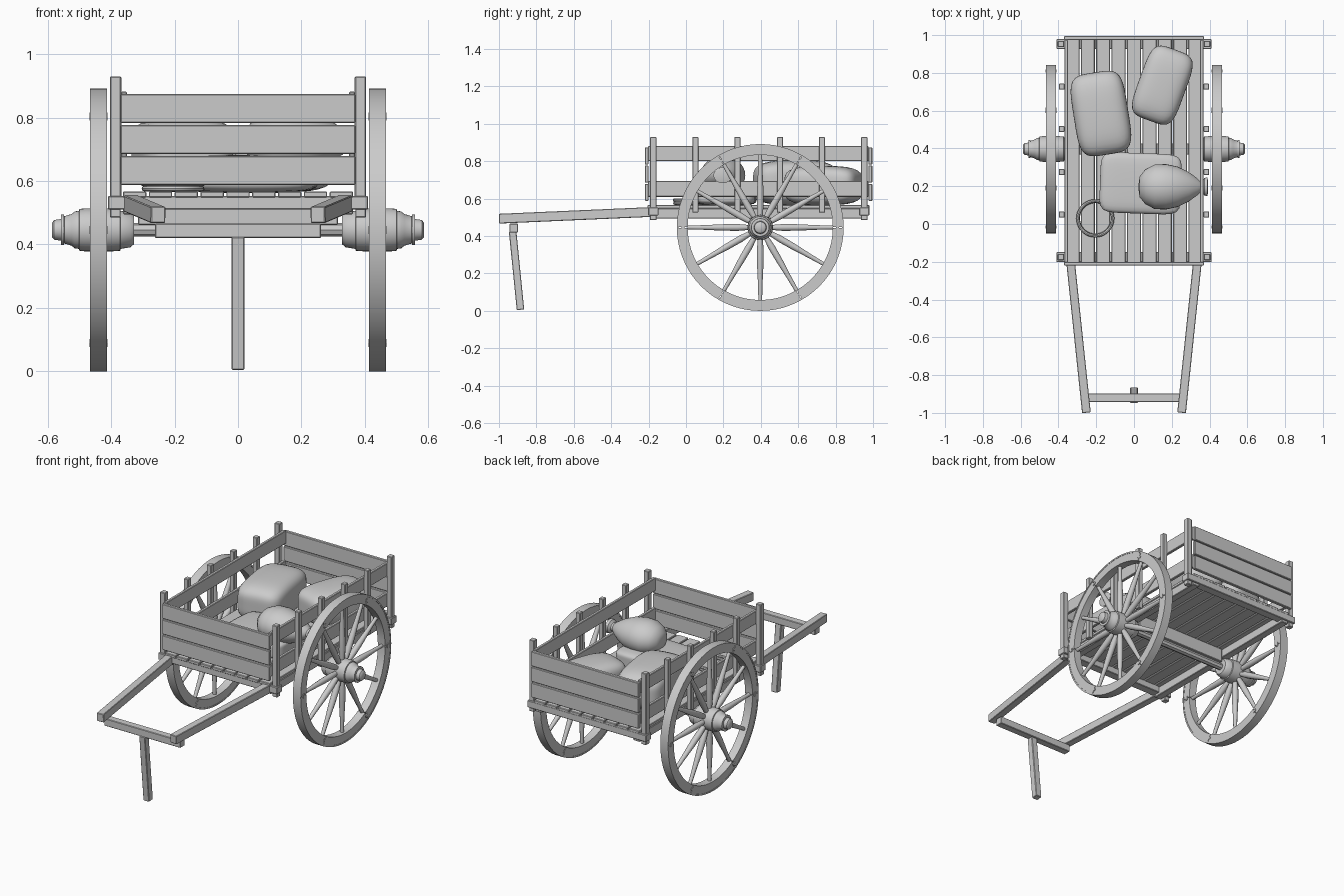
import bpy, bmesh, math
from mathutils import Vector, Matrix

if "Cube" in bpy.data.objects:
    bpy.data.objects.remove(bpy.data.objects["Cube"])

WY, WZ, WR = 0.397, 0.446, 0.446   # wheel centre and radius


def finish(name, bm, smooth=False, bevel=0.0):
    bmesh.ops.recalc_face_normals(bm, faces=bm.faces[:])
    me = bpy.data.meshes.new(name)
    bm.to_mesh(me)
    bm.free()
    ob = bpy.data.objects.new(name, me)
    bpy.context.collection.objects.link(ob)
    if bevel:
        m = ob.modifiers.new("edge", 'BEVEL')
        m.width, m.segments = bevel, 1
    if smooth:
        bpy.ops.object.select_all(action='DESELECT')
        ob.select_set(True)
        bpy.context.view_layer.objects.active = ob
        bpy.ops.object.shade_smooth_by_angle(angle=math.radians(40))
    return ob


def box(name, x0, x1, y0, y1, z0, z1, bevel=0.003):
    bm = bmesh.new()
    m = Matrix.Translation(((x0 + x1) / 2, (y0 + y1) / 2, (z0 + z1) / 2))
    m = m @ Matrix.Diagonal((abs(x1 - x0), y1 - y0, z1 - z0, 1))
    bmesh.ops.create_cube(bm, size=1, matrix=m)
    return finish(name, bm, bevel=bevel)


def beam(name, a, b, w, h):
    a, b = Vector(a), Vector(b)
    d = b - a
    m = Matrix.Translation((a + b) / 2) @ d.to_track_quat('Y', 'Z').to_matrix().to_4x4()
    bm = bmesh.new()
    bmesh.ops.create_cube(bm, size=1, matrix=m @ Matrix.Diagonal((w, d.length, h, 1)))
    return finish(name, bm, bevel=0.003)


def lathe(name, profile, matrix, n=32, closed=False):
    """Turn (height, radius) points around local Z, then place with matrix."""
    bm = bmesh.new()
    rings = [[bm.verts.new(matrix @ Vector((r * math.cos(t), r * math.sin(t), h)))
              for t in (2 * math.pi * i / n for i in range(n))] for h, r in profile]
    pairs = list(zip(rings, rings[1:])) + ([(rings[-1], rings[0])] if closed else [])
    for p, q in pairs:
        for i in range(n):
            j = (i + 1) % n
            bm.faces.new((p[i], p[j], q[j], q[i]))
    if not closed:
        bm.faces.new(rings[0])
        bm.faces.new(rings[-1])
    return finish(name, bm, smooth=True)


def felloe(name, matrix, a0, a1, r0, r1, h, n=10):
    """Curved rim block with a rectangular section."""
    bm = bmesh.new()
    rows = []
    for i in range(n + 1):
        t = a0 + (a1 - a0) * i / n
        rows.append([bm.verts.new(matrix @ Vector((r * math.cos(t), r * math.sin(t), z)))
                     for r, z in ((r0, -h), (r1, -h), (r1, h), (r0, h))])
    for p, q in zip(rows, rows[1:]):
        for k in range(4):
            bm.faces.new((p[k], p[(k + 1) % 4], q[(k + 1) % 4], q[k]))
    bm.faces.new(rows[0])
    bm.faces.new(rows[-1])
    return finish(name, bm, smooth=True)


def sack(name, loc, size, rot, power=4.5):
    """Stuffed sack: a cube blown up into a rounded box."""
    bm = bmesh.new()
    bmesh.ops.create_cube(bm, size=2)
    bmesh.ops.subdivide_edges(bm, edges=bm.edges[:], cuts=13, use_grid_fill=True)
    for v in bm.verts:
        c = Vector([math.tan(k * math.pi / 4) for k in v.co])
        s = sum(abs(k) ** power for k in c) ** (-1 / power)
        v.co = c * s
        v.co.z *= 1 - 0.18 * (v.co.x ** 2 + v.co.y ** 2) / 2
        v.co = Vector([k * d / 2 for k, d in zip(v.co, size)])
    bm.transform(Matrix.Translation(loc) @ Matrix.Rotation(math.radians(rot), 4, 'Z'))
    return finish(name, bm, smooth=True)


# Wheels, shafts, rails and slatted sides, one of each per side
HUB = [(-0.112, 0.045), (-0.10, 0.055), (-0.07, 0.06), (-0.068, 0.066), (-0.04, 0.068),
       (0.04, 0.068), (0.06, 0.066), (0.062, 0.06), (0.075, 0.058), (0.085, 0.05),
       (0.108, 0.043), (0.109, 0.048), (0.118, 0.048), (0.119, 0.034), (0.14, 0.031), (0.147, 0.022)]
SPOKE = [(0.05, 0.013), (0.12, 0.019), (0.2, 0.018), (0.3, 0.013), (0.37, 0.011), (0.39, 0.011)]
POST_Y = (0.05, 0.275, 0.503, 0.727)
for s, side in ((-1, "left"), (1, "right")):
    place = Matrix.Translation((s * 0.44, WY, WZ)) @ Matrix.Rotation(s * math.pi / 2, 4, 'Y')
    lathe(side + "_hub", HUB, place)
    lathe(side + "_tyre", [(-0.027, 0.437), (0.027, 0.437), (0.027, WR), (-0.027, WR)],
          place, n=72, closed=True)
    for i in range(6):
        a = math.pi / 2 + i * math.pi / 3
        felloe(side + "_felloe", place, a + 0.006, a + math.pi / 3 - 0.006, 0.388, 0.438, 0.025)
        felloe(side + "_rim_joint", place, a - 0.03, a + 0.03, 0.405, 0.42, 0.029, 2)
    for i in range(12):
        turn = Matrix.Rotation(i * math.pi / 6, 4, 'Z') @ Matrix.Rotation(math.pi / 2, 4, 'Y')
        lathe(side + "_spoke", SPOKE, place @ turn, n=10)

    beam(side + "_shaft", (s * 0.252, -0.998, 0.493), (s * 0.338, -0.18, 0.529), 0.046, 0.052)
    box(side + "_bed_rail", s * 0.316, s * 0.362, -0.19, 0.97, 0.494, 0.547)
    for y in (-0.175, 0.953):
        box(side + "_corner_post", s * 0.37, s * 0.404, y - 0.017, y + 0.017, 0.485, 0.93)
    for y in POST_Y:
        box(side + "_side_post", s * 0.368, s * 0.398, y - 0.016, y + 0.016, 0.525, 0.93)
    for z0, z1 in ((0.61, 0.695), (0.80, 0.882)):
        box(side + "_side_board", s * 0.35, s * 0.369, -0.203, 0.975, z0, z1)

# Axle and bolster
across = Matrix.Translation((0, WY, WZ)) @ Matrix.Rotation(math.pi / 2, 4, 'Y')
lathe("axle", [(-0.42, 0.021), (0.42, 0.021)], across, n=8)
box("axle_bolster", -0.315, 0.315, WY - 0.03, WY + 0.03, 0.462, 0.547)

# Bed cross beams, floor planks, end boards
for y, end in ((-0.175, "front"), (0.953, "rear")):
    box(end + "_cross_beam", -0.41, 0.41, y - 0.027, y + 0.027, 0.51, 0.553)
for i in range(9):
    x = (i - 4) * 0.0815
    box("floor_plank", x - 0.037, x + 0.037, -0.205, 0.98, 0.548, 0.567)
for z in (0.588, 0.686, 0.783):
    box("front_board", -0.37, 0.37, -0.22, -0.2, z, z + 0.091)
    box("tail_board", -0.37, 0.37, 0.975, 0.996, z, z + 0.091)

# Handle bar and prop leg
box("handle_bar", -0.262, 0.262, -0.943, -0.897, 0.42, 0.466)
beam("prop_leg", (0, -0.927, 0.425), (0, -0.885, 0.006), 0.04, 0.04)

# Load: sacks, tied bag and rope coil
sack("large_sack", (-0.175, 0.585, 0.685), (0.29, 0.44, 0.24), 9)
sack("leaning_sack", (0.15, 0.735, 0.67), (0.25, 0.40, 0.21), -20)
sack("flat_sack", (0.035, 0.215, 0.622), (0.43, 0.32, 0.12), -2, 7)
BAG = [(0.025, 0.02), (0.03, 0.055), (0.06, 0.092), (0.11, 0.118), (0.17, 0.12), (0.23, 0.107),
       (0.29, 0.078), (0.335, 0.045), (0.35, 0.03), (0.362, 0.03), (0.372, 0.046),
       (0.388, 0.05), (0.392, 0.03)]
lathe("tied_bag", BAG, Matrix.Translation((0, 0.197, 0.725)) @ Matrix.Rotation(math.pi / 2, 4, 'Y')
      @ Matrix.Diagonal((0.85, 1, 1, 1)))
for z, r in ((0.576, 0.09), (0.592, 0.092)):
    ring = [(0.009 * math.sin(k * math.pi / 4), r + 0.009 * math.cos(k * math.pi / 4)) for k in range(8)]
    lathe("rope_coil", ring, Matrix.Translation((-0.205, 0.03, z)), n=36, closed=True)
